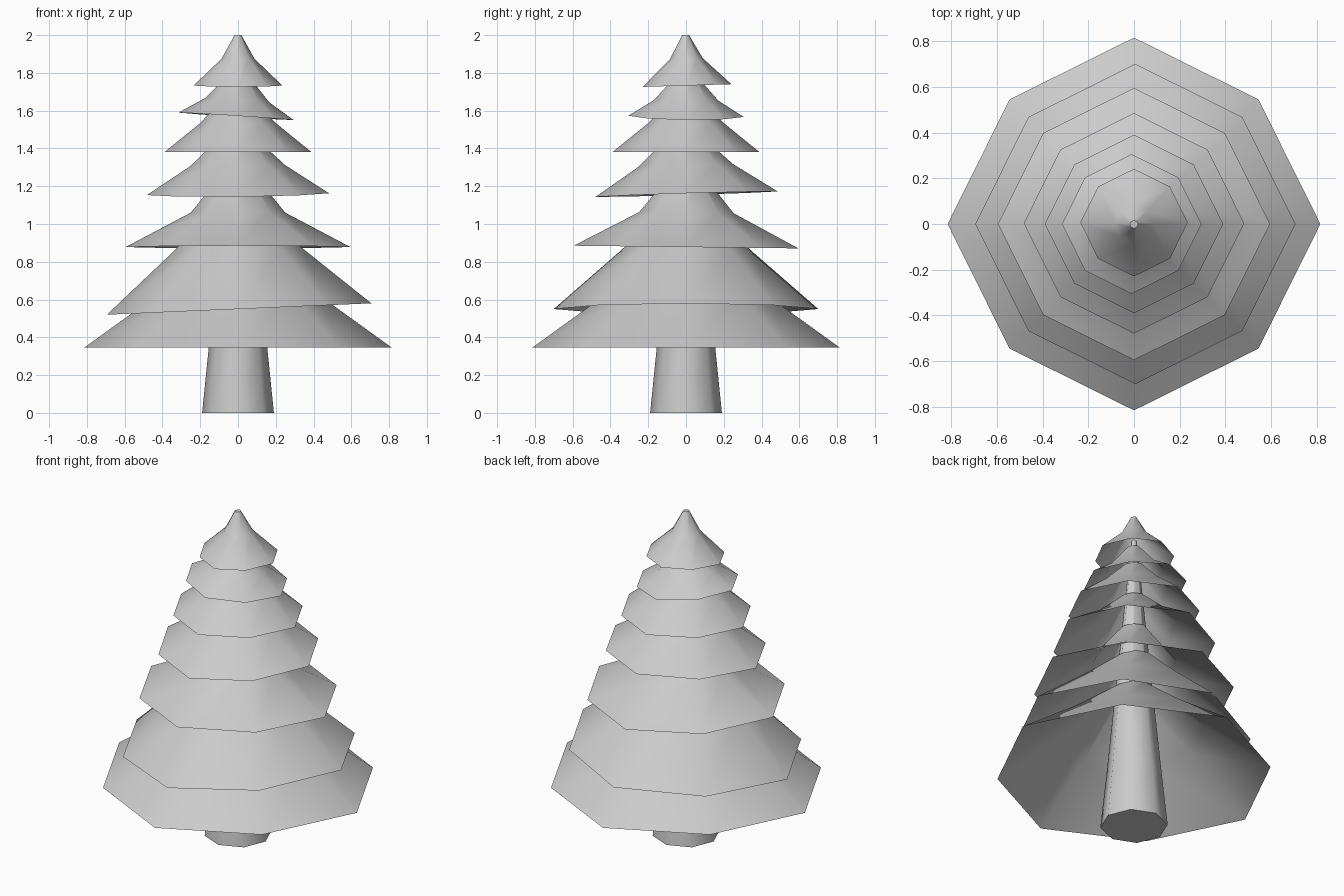
import bpy, bmesh, math

if "Cube" in bpy.data.objects:
    bpy.data.objects.remove(bpy.data.objects["Cube"])

SIDES = 8


def lathe(name, profile, diag=1.0, tilt=(0, 0), shift=(0, 0), cap_top=False, cap_bottom=False):
    """Eight-sided shell from (radius, z) rings; tilt raises the rim along x / y."""
    bm = bmesh.new()
    z0 = profile[0][1]
    rings = []
    for r, z in profile:
        ring = []
        for i in range(SIDES):
            a = math.tau * i / SIDES
            rr = r * (diag if i % 2 else 1.0)
            x, y = rr * math.cos(a), rr * math.sin(a)
            h = z - z0
            ring.append(bm.verts.new((x - tilt[0] * h + shift[0],
                                      y - tilt[1] * h + shift[1],
                                      z + tilt[0] * x + tilt[1] * y)))
        rings.append(ring)
    for lo, hi in zip(rings, rings[1:]):
        for i in range(SIDES):
            j = (i + 1) % SIDES
            bm.faces.new((lo[i], lo[j], hi[j], hi[i]))
    if cap_top:
        bm.faces.new(rings[-1])
    if cap_bottom:
        bm.faces.new(rings[0][::-1])
    mesh = bpy.data.meshes.new(name)
    bm.to_mesh(mesh)
    bm.free()
    obj = bpy.data.objects.new(name, mesh)
    bpy.context.collection.objects.link(obj)
    bpy.ops.object.select_all(action='DESELECT')
    obj.select_set(True)
    bpy.context.view_layer.objects.active = obj
    bpy.ops.object.shade_smooth_by_angle(angle=math.radians(50))
    return obj


# Tapered trunk running up through the hollow branch tiers
lathe("trunk", [(0.19, 0), (0.155, 0.345), (0.015, 1.85)], cap_top=True, cap_bottom=True)

# Open branch skirts: rim, bend and neck of each, then tilt and offset
tiers = [
    ([(0.815, 0.345), (0.42, 0.63), (0.10, 0.89)], (0, 0), (0, 0)),
    ([(0.70, 0.55), (0.35, 0.855), (0.10, 1.09)], (0.043, 0), (0.006, 0)),
    ([(0.595, 0.878), (0.25, 1.06), (0.08, 1.27)], (0, -0.012), (0, 0)),
    ([(0.482, 1.158), (0.25, 1.31), (0.07, 1.48)], (0.01, 0.03), (0, 0.003)),
    ([(0.39, 1.38), (0.205, 1.53), (0.06, 1.68)], (0, 0), (0, 0)),
    ([(0.305, 1.57), (0.17, 1.655), (0.04, 1.80)], (-0.065, -0.01), (-0.01, 0)),
    ([(0.235, 1.733), (0.087, 1.875), (0.018, 2.0)], (0, 0.03), (0, 0.006)),
]
for n, (profile, tilt, shift) in enumerate(tiers, 1):
    lathe(f"branch_tier_{n}", profile, 0.945, tilt, shift, cap_top=(n == len(tiers)))
